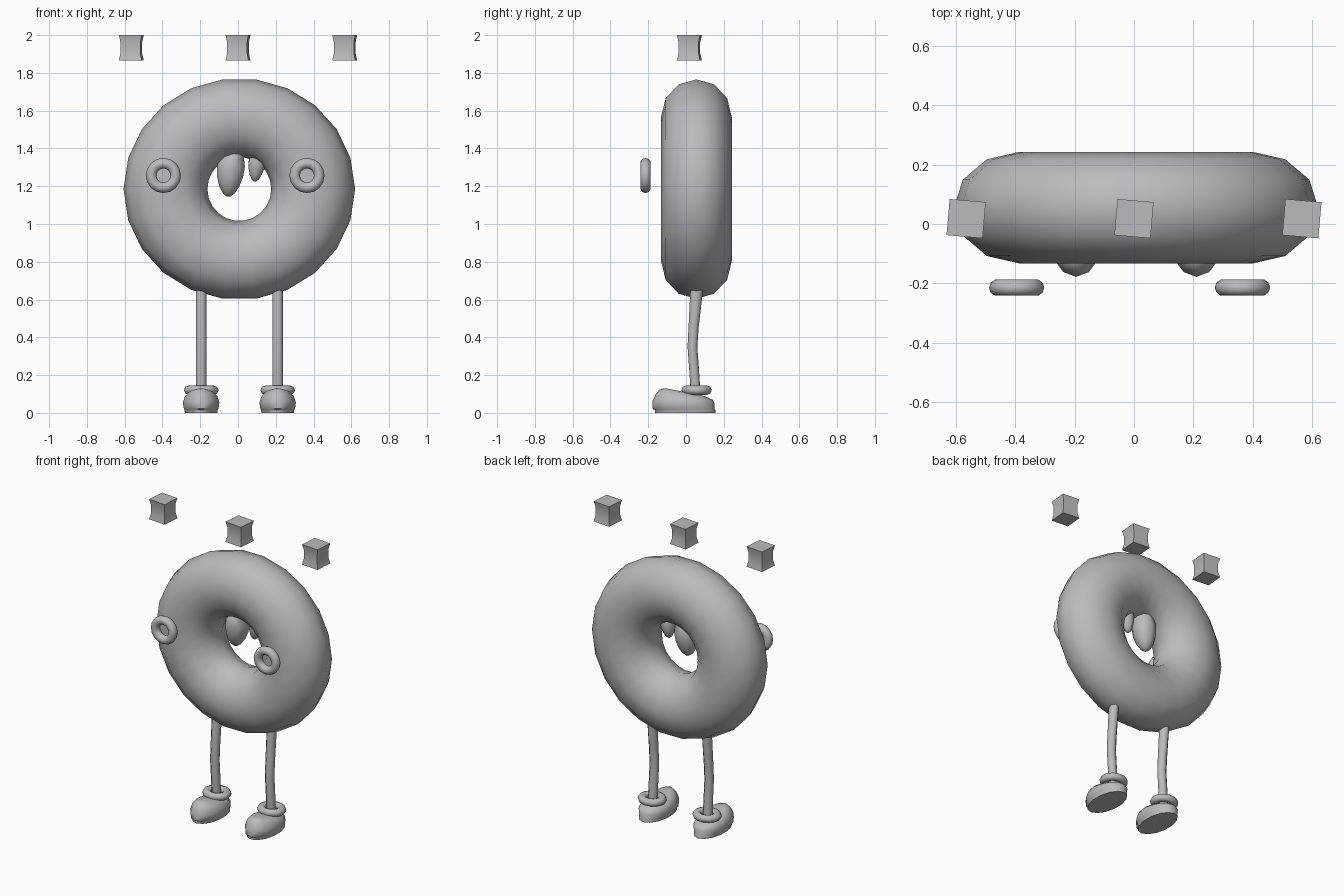
import bpy, bmesh, math
from mathutils import Matrix, Vector

if "Cube" in bpy.data.objects:
    bpy.data.objects.remove(bpy.data.objects["Cube"])

TAU = 2 * math.pi
grey = bpy.data.materials.new("plain grey")
grey.diffuse_color = (0.5, 0.5, 0.5, 1)
grey.use_nodes = True
grey.node_tree.nodes["Principled BSDF"].inputs["Base Color"].default_value = grey.diffuse_color


def finish(name, bm, angle=60):
    bmesh.ops.recalc_face_normals(bm, faces=bm.faces[:])
    me = bpy.data.meshes.new(name)
    bm.to_mesh(me)
    bm.free()
    ob = bpy.data.objects.new(name, me)
    bpy.context.collection.objects.link(ob)
    me.materials.append(grey)
    bpy.ops.object.select_all(action='DESELECT')
    ob.select_set(True)
    bpy.context.view_layer.objects.active = ob
    bpy.ops.object.shade_smooth_by_angle(angle=math.radians(angle))
    return ob


def skin(bm, rings, closed=False):
    """Join equal-sized rings of points with quads; cap or close the ends."""
    vs = [[bm.verts.new(p) for p in r] for r in rings]
    n = len(vs[0])
    for a in range(len(vs) if closed else len(vs) - 1):
        p, q = vs[a], vs[(a + 1) % len(vs)]
        for i in range(n):
            bm.faces.new((p[i], p[(i + 1) % n], q[(i + 1) % n], q[i]))
    if not closed:
        bm.faces.new(vs[0][::-1])
        bm.faces.new(vs[-1])


def oval(x, y, z, rx, ry, n=8, tilt=0.0):
    """Horizontal oval ring, optionally sloping up towards the front."""
    pts = []
    for i in range(n):
        a = TAU * (i + 0.5) / n
        dy = ry * math.sin(a)
        pts.append(Vector((x + rx * math.cos(a), y + dy, z - tilt * dy)))
    return pts


def torus_rings(major, minor, depth, n, m):
    """Ring lying in the xz plane, axis along y."""
    return [[Vector(((major + minor * math.cos(TAU * j / m)) * math.cos(TAU * i / n),
                     depth * math.sin(TAU * j / m),
                     (major + minor * math.cos(TAU * j / m)) * math.sin(TAU * i / n)))
             for j in range(m)] for i in range(n)]


# doughnut body, slightly squashed vertically on the outside
bm = bmesh.new()
rings = torus_rings(0.391, 0.222, 0.188, 22, 12)
for r in rings:
    for p in r:
        d = math.hypot(p.x, p.z)
        p.z *= 1.0 - 0.043 * (d - 0.168) / 0.444
skin(bm, rings, True)
bmesh.ops.translate(bm, verts=bm.verts[:], vec=(0.007, 0.055, 1.185))
finish("doughnut_body", bm, 80)

# ring eyes floating in front
for side, x in (("left", -0.395), ("right", 0.365)):
    bm = bmesh.new()
    skin(bm, torus_rings(0.065, 0.028, 0.028, 16, 10), True)
    bmesh.ops.translate(bm, verts=bm.verts[:], vec=(x, -0.214, 1.257))
    finish(side + "_ring_eye", bm, 80)

# drips hanging inside the hole
DRIP = [(1.0, 0.75), (0.62, 1.0), (0.4, 0.92), (0.2, 0.7), (0.06, 0.4), (0.0, 0.12)]
for name, x, low, high, rad in (("large_drip", -0.05, 1.145, 1.40, 0.078),
                                ("small_drip", 0.09, 1.225, 1.40, 0.048)):
    bm = bmesh.new()
    skin(bm, [oval(x + 0.02 * t, 0.05, low + (high - low) * t, rad * w, rad * w, 10)
              for t, w in DRIP])
    finish(name, bm, 80)

# floating cubes with pinched waists
for i, x in enumerate((-0.565, 0.0, 0.565)):
    bm = bmesh.new()
    rings = []
    for z, h in ((-0.067, 0.061), (-0.03, 0.053), (0.03, 0.053), (0.067, 0.061)):
        rings.append([Vector((a * h, b * h, z)) for a, b in
                      ((-1, -1), (1, -1), (1, 1), (-1, 1))])
    skin(bm, rings)
    bm.transform(Matrix.Translation((x, 0.018, 1.933)) @ Matrix.Rotation(math.radians(-5), 4, 'Z'))
    finish("floating_cube_%d" % (i + 1), bm, 45)

for side, x in (("left", -0.195), ("right", 0.21)):
    # slightly bent leg
    bm = bmesh.new()
    skin(bm, [oval(x, y, z, 0.03, r) for y, z, r in
              ((0.052, 0.08, 0.028), (0.045, 0.2, 0.028), (0.034, 0.35, 0.028),
               (0.04, 0.45, 0.029), (0.054, 0.62, 0.035), (0.058, 0.68, 0.035))])
    finish(side + "_leg", bm)

    # ankle cuff
    bm = bmesh.new()
    skin(bm, torus_rings(0.057, 0.025, 0.025, 14, 8), True)
    bm.transform(Matrix.Translation((x, 0.056, 0.12))
                 @ Matrix.Diagonal((1.12, 1, 1, 1))
                 @ Matrix.Rotation(math.radians(90), 4, 'X'))
    finish(side + "_cuff", bm, 80)

    # rounded shoe with a raised toe
    bm = bmesh.new()
    skin(bm, [oval(x, y, z, rx, ry, 14, t) for y, z, rx, ry, t in
              ((-0.005, 0.0, 0.088, 0.160, 0), (-0.005, 0.015, 0.090, 0.160, 0),
               (-0.012, 0.022, 0.094, 0.164, 0), (-0.013, 0.055, 0.099, 0.165, 0.03),
               (-0.010, 0.085, 0.088, 0.150, 0.10), (-0.020, 0.107, 0.066, 0.118, 0.15),
               (-0.045, 0.118, 0.030, 0.065, 0.20))])
    finish(side + "_shoe", bm, 50)
